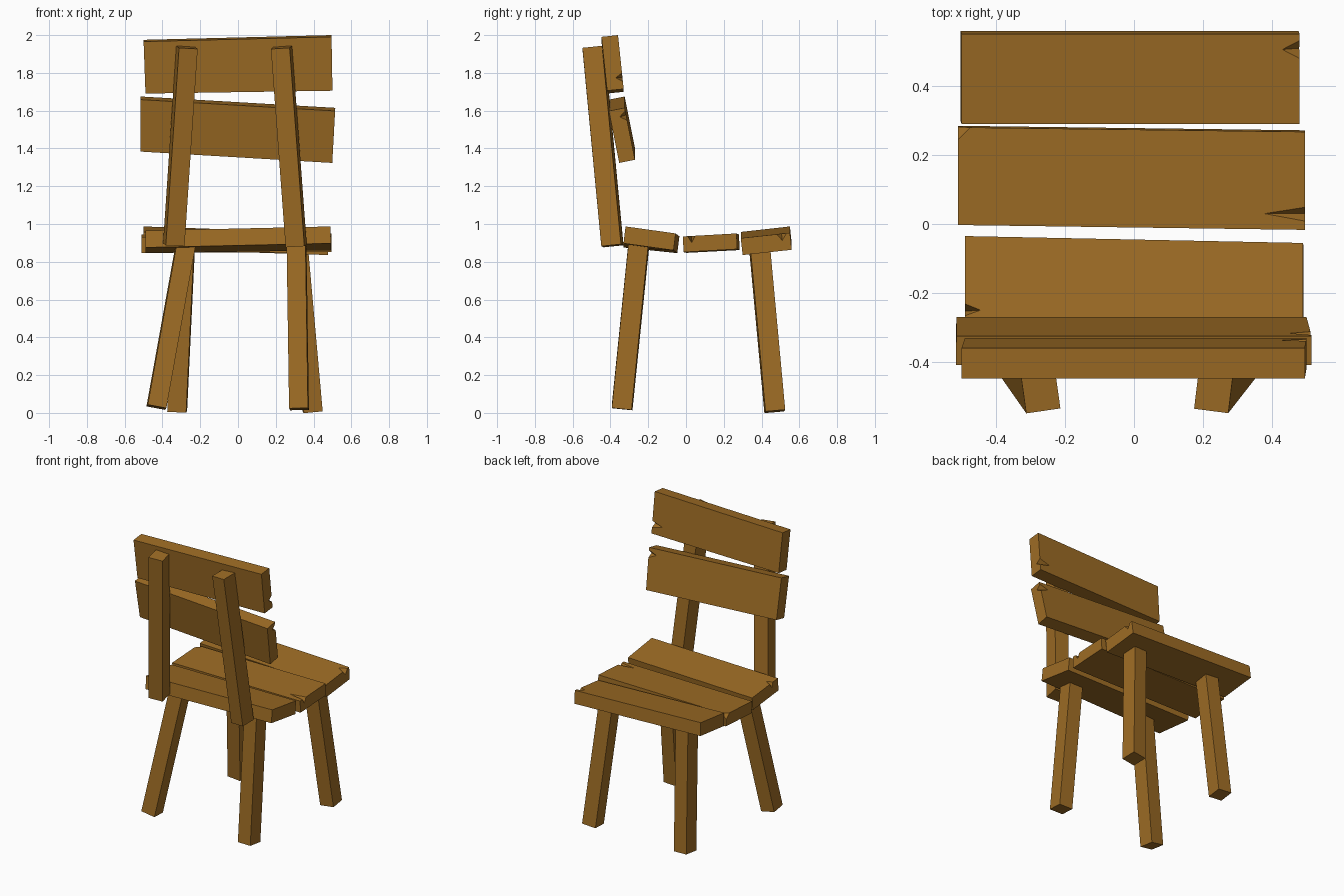
import bpy, bmesh
from math import radians, cos, sin
from mathutils import Vector, Matrix

cube = bpy.data.objects.get("Cube")
if cube:
    bpy.data.objects.remove(cube, do_unlink=True)

wood = bpy.data.materials.new("brown wood")
wood.use_nodes = True
wood.diffuse_color = (0.34, 0.15, 0.018, 1)
wood.node_tree.nodes["Principled BSDF"].inputs["Base Color"].default_value = wood.diffuse_color


def finish(name, bm):
    bmesh.ops.recalc_face_normals(bm, faces=bm.faces)
    mesh = bpy.data.meshes.new(name)
    bm.to_mesh(mesh)
    bm.free()
    mesh.materials.append(wood)
    obj = bpy.data.objects.new(name, mesh)
    bpy.context.collection.objects.link(obj)
    return obj


def plank(name, corners, thick, at, half, length, depth=0.035, chip=0):
    """Board under a quad face, with a split in the edge from corner 0 to corner 1."""
    q = [Vector(c) for c in corners]
    normal = (q[2] - q[0]).cross(q[3] - q[1]).normalized()
    inward = (q[3] - q[0]).normalized()
    mid = q[0].lerp(q[1], at)
    bm = bmesh.new()
    new = bm.verts.new
    top = [new(c) for c in q]
    low = [new(c - normal * thick) for c in q]
    m0, m1 = new(q[0].lerp(q[1], at - half)), new(q[0].lerp(q[1], at + half))
    tip, pit = new(mid + inward * length), new(mid - normal * depth)
    bm.faces.new([top[0], m0, tip, m1, top[1], top[2], top[3]])
    bm.faces.new([top[0], low[0], low[1], top[1], m1, pit, m0])
    bm.faces.new([m0, pit, tip])
    bm.faces.new([tip, pit, m1])
    bm.faces.new(low[::-1])
    for i in (1, 2, 3):
        j = (i + 1) % 4
        bm.faces.new([top[i], low[i], low[j], top[j]])
    if chip:
        bmesh.ops.bevel(bm, geom=[top[2]], offset=chip, segments=1, affect='VERTICES')
    return finish(name, bm)


def beam(name, bottom, top, width=0.1, depth=0.105, yaw=0):
    """Square timber between two points, turned about its length."""
    a, b = Vector(bottom), Vector(top)
    axis = (b - a).normalized()
    side = Vector((cos(radians(yaw)), sin(radians(yaw)), 0))
    side = (side - axis * side.dot(axis)).normalized()
    turn = Matrix((side, axis.cross(side), axis)).transposed().to_4x4()
    scale = Matrix.Diagonal((width, depth, (b - a).length, 1))
    bm = bmesh.new()
    bmesh.ops.create_cube(bm, size=1, matrix=Matrix.Translation((a + b) / 2) @ turn @ scale)
    return finish(name, bm)


# Seat boards
plank("seat_board_front", [(.48, .29, .925), (.48, .55, .953), (-.5, .55, .987), (-.5, .29, .958)],
      thick=.09, at=.83, half=.1, length=.05)
plank("seat_board_middle", [(.495, -.017, .934), (.495, .267, .95), (-.51, .28, .945), (-.51, -.003, .93)],
      thick=.083, at=.16, half=.07, length=.117, chip=.035)
plank("seat_board_rear", [(-.49, -.035, .935), (-.49, -.32, .965), (.49, -.32, .987), (.49, -.055, .95)],
      thick=.09, at=.75, half=.06, length=.045)

# Backrest boards
plank("backrest_board_lower", [(.515, -.325, 1.615), (.5, -.27, 1.34), (-.515, -.27, 1.4), (-.515, -.325, 1.675)],
      thick=.085, at=.15, half=.09, length=.06)
plank("backrest_board_upper", [(.495, -.36, 2), (.5, -.33, 1.715), (-.49, -.33, 1.7), (-.5, -.36, 1.975)],
      thick=.088, at=.78, half=.08, length=.08)

# Backrest posts
beam("right_post", (-.34, -.39, .89), (-.27, -.49, 1.935), yaw=8)
beam("left_post", (.308, -.39, .885), (.23, -.49, 1.935), yaw=-7)

# Legs
beam("rear_right_leg", (-.432, -.338, .03), (-.277, -.25, .89), yaw=4)
beam("rear_left_leg", (.323, -.338, .02), (.31, -.25, .89), yaw=-3)
beam("front_right_leg", (-.322, .47, .008), (-.28, .39, .88), yaw=-3)
beam("front_left_leg", (.395, .47, .008), (.318, .39, .87), yaw=4)
